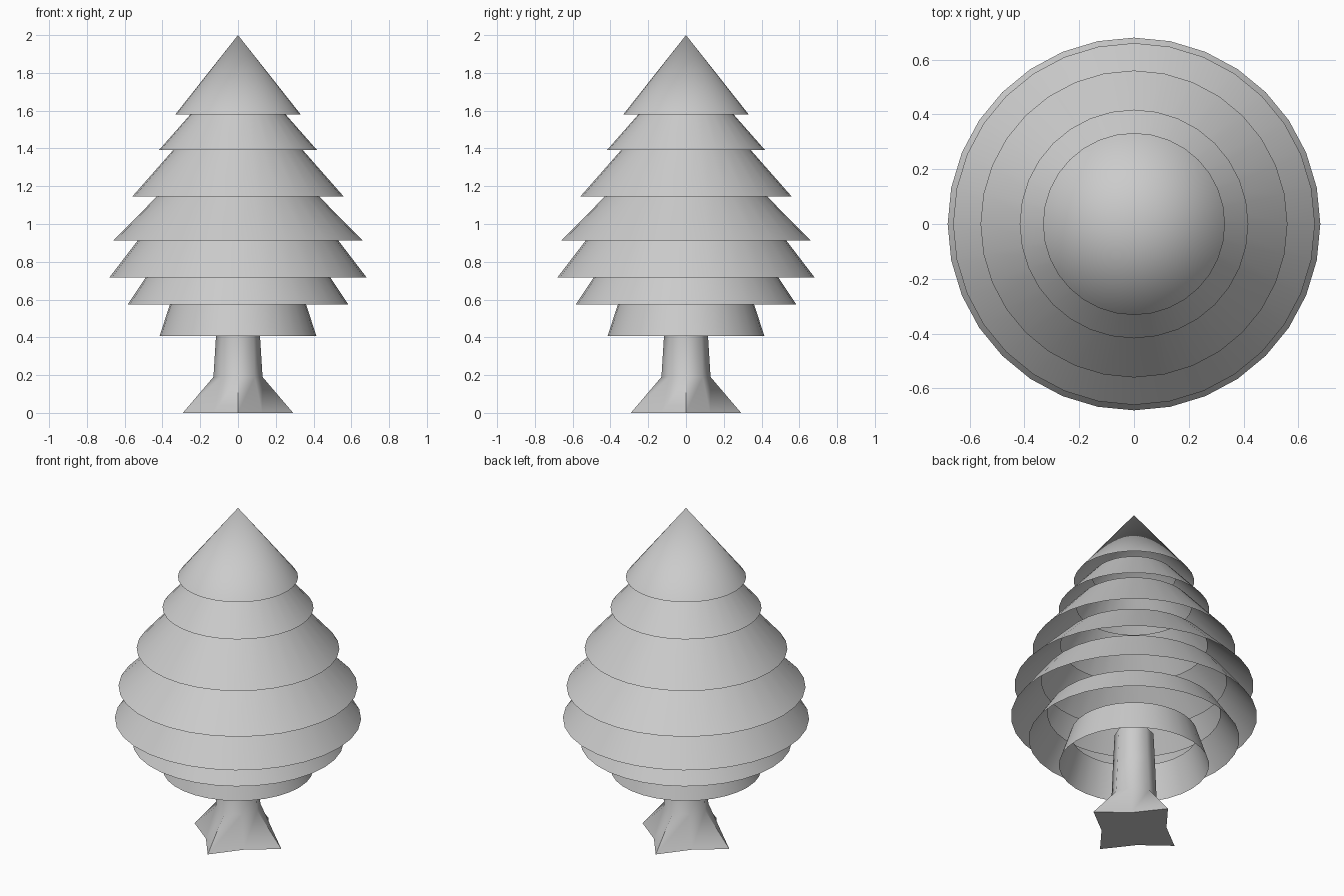
import bpy, bmesh
from math import cos, sin, pi, radians

if "Cube" in bpy.data.objects:
    bpy.data.objects.remove(bpy.data.objects["Cube"])


def loft(name, rings, cap_bottom=False, apex=None):
    """Skin a stack of (z, [radii]) rings; radii repeat around the circle."""
    bm = bmesh.new()
    loops = []
    for z, radii in rings:
        n = len(radii)
        loops.append([bm.verts.new((r * cos(2 * pi * i / n), r * sin(2 * pi * i / n), z))
                      for i, r in enumerate(radii)])
    for lo, hi in zip(loops, loops[1:]):
        for i in range(n):
            j = (i + 1) % n
            bm.faces.new((lo[i], lo[j], hi[j], hi[i]))
    if apex is not None:
        tip = bm.verts.new((0, 0, apex))
        for i in range(n):
            bm.faces.new((loops[-1][i], loops[-1][(i + 1) % n], tip))
    if cap_bottom:
        bm.faces.new(loops[0][::-1])
    mesh = bpy.data.meshes.new(name)
    bm.to_mesh(mesh)
    bm.free()
    obj = bpy.data.objects.new(name, mesh)
    bpy.context.collection.objects.link(obj)
    bpy.ops.object.select_all(action='DESELECT')
    obj.select_set(True)
    bpy.context.view_layer.objects.active = obj
    bpy.ops.object.shade_smooth_by_angle(angle=radians(60))
    return obj


SIDES = 32

# Treetop: open-bottomed cone
loft("treetop", [(1.58, [0.332] * SIDES)], apex=2.0)

# Foliage tiers: open skirts, each tucked just inside the one above
# (rim z, rim radius, top z, top radius)
tiers = [
    (1.393, 0.417, 1.605, 0.230),
    (1.145, 0.560, 1.420, 0.318),
    (0.913, 0.660, 1.170, 0.405),
    (0.718, 0.680, 0.940, 0.510),
    (0.575, 0.583, 0.735, 0.477),
    (0.408, 0.415, 0.605, 0.350),
]
for k, (z0, r0, z1, r1) in enumerate(tiers, 1):
    loft(f"foliage_tier_{k}", [(z0, [r0] * SIDES), (z1, [r1] * SIDES)])

# Trunk: eight-sided, flaring into four root points on the axes
loft("trunk", [
    (0.00, [0.292, 0.18] * 4),
    (0.19, [0.130, 0.125] * 4),
    (0.40, [0.117, 0.117] * 4),
    (0.60, [0.108, 0.108] * 4),
], cap_bottom=True)
